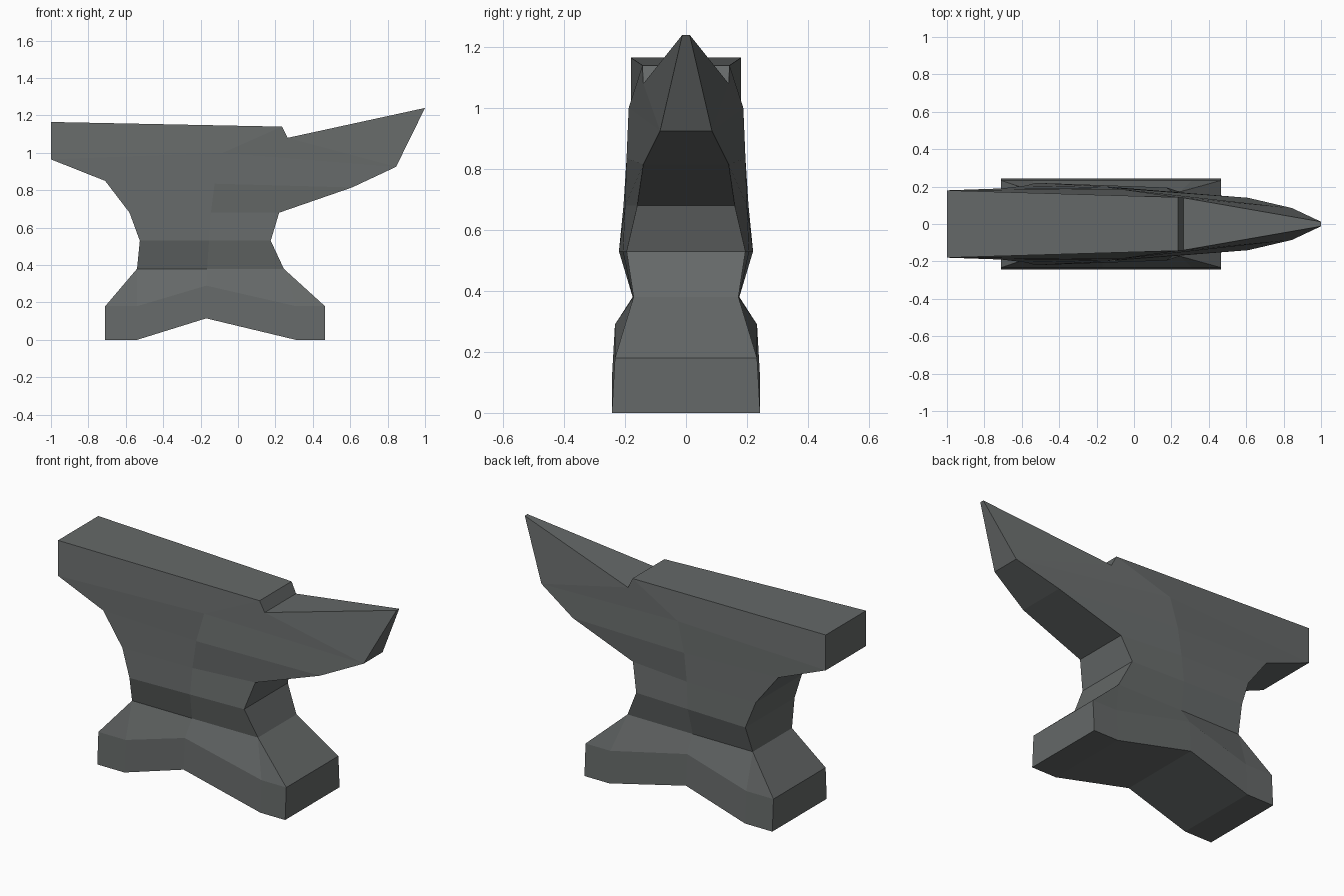
import bpy
import bmesh

cube = bpy.data.objects.get("Cube")
if cube:
    bpy.data.objects.remove(cube, do_unlink=True)

# Dark grey iron
iron = bpy.data.materials.new("dark_iron")
iron.use_nodes = True
colour = (0.130, 0.140, 0.139, 1)
iron.diffuse_color = colour
iron.node_tree.nodes["Principled BSDF"].inputs["Base Color"].default_value = colour


def section(heel, middle, horn):
    """Three point section, with doubled ends to match the five point feet."""
    return [heel, heel, middle, horn, horn]


# Sections from the ground up; each point is (x, z, half width)
foot_x = (-0.71, -0.54, -0.17, 0.31, 0.465)
arch = (0, 0, 1, 0, 0)
foot_bottom = [(x, 0.115 * a, 0.243) for x, a in zip(foot_x, arch)]
foot_top = [(x, 0.18 + 0.11 * a, 0.233) for x, a in zip(foot_x, arch)]
sections = [
    foot_bottom,
    foot_top,
    # narrow waist
    section((-0.54, 0.38, 0.175), (-0.165, 0.38, 0.175), (0.245, 0.38, 0.172)),
    section((-0.525, 0.53, 0.22), (-0.155, 0.53, 0.207), (0.175, 0.53, 0.195)),
    # flare to the heel and horn
    section((-0.58, 0.68, 0.205), (-0.145, 0.68, 0.2), (0.22, 0.68, 0.16)),
    section((-0.71, 0.85, 0.19), (-0.125, 0.835, 0.195), (0.61, 0.815, 0.14)),
    section((-1, 0.965, 0.18), (-0.08, 1.0, 0.188), (0.845, 0.925, 0.085)),
    # face, step and horn tip
    [(-1, 1.165, 0.18), (-1, 1.165, 0.18), (0.235, 1.14, 0.143),
     (0.265, 1.08, 0.14), (1, 1.24, 0.012)],
]

bm = bmesh.new()
cache = {}


def vert(point, side):
    key = (point, side)
    if key not in cache:
        x, z, half = point
        cache[key] = bm.verts.new((x, side * half, z))
    return cache[key]


def face(*corners):
    verts = list(dict.fromkeys(vert(p, s) for p, s in corners))
    if len(verts) > 2:
        bm.faces.new(verts)


# Sides and ends between neighbouring sections
for low, high in zip(sections, sections[1:]):
    for i in range(len(low) - 1):
        for s in (-1, 1):
            face((low[i], s), (low[i + 1], s), (high[i + 1], s), (high[i], s))
    for i in (0, -1):
        face((low[i], -1), (low[i], 1), (high[i], 1), (high[i], -1))

# Underside and top surface
for row in (sections[0], sections[-1]):
    for a, b in zip(row, row[1:]):
        if a != b:
            face((a, -1), (b, -1), (b, 1), (a, 1))

bmesh.ops.recalc_face_normals(bm, faces=bm.faces)
mesh = bpy.data.meshes.new("anvil_body")
bm.to_mesh(mesh)
bm.free()
mesh.materials.append(iron)
anvil = bpy.data.objects.new("anvil_body", mesh)
bpy.context.collection.objects.link(anvil)
